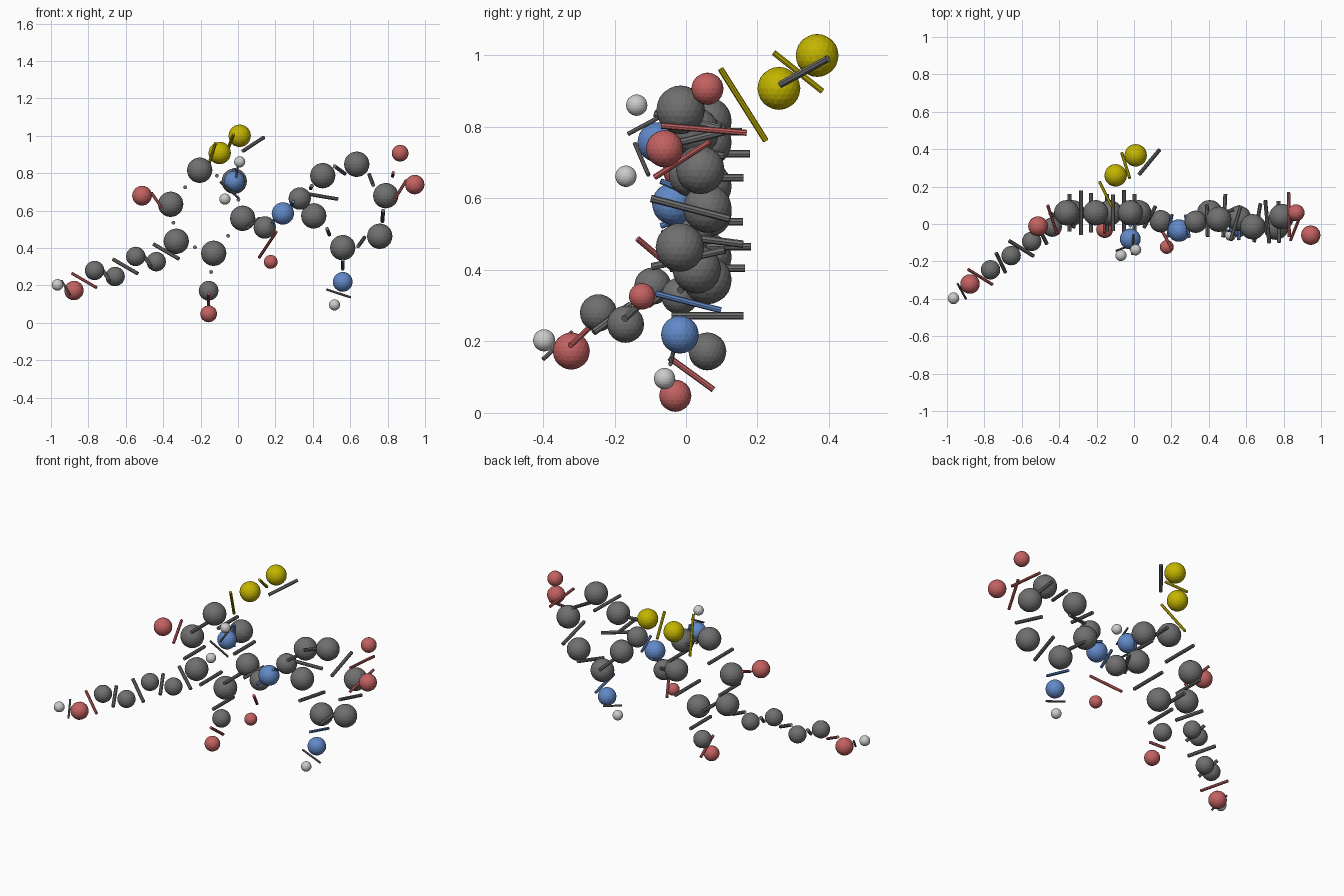
import bpy, bmesh
from mathutils import Vector

if "Cube" in bpy.data.objects:
    bpy.data.objects.remove(bpy.data.objects["Cube"])

COLORS = {"carbon": (.16, .16, .16), "hydrogen": (.55, .55, .55), "oxygen": (.55, .12, .12),
          "nitrogen": (.12, .25, .58), "sulphur": (.55, .46, .0)}
KIND = {"C": "carbon", "H": "hydrogen", "O": "oxygen", "N": "nitrogen", "S": "sulphur"}
MATS = {}
for key, col in COLORS.items():
    MATS[key] = bpy.data.materials.new(key)
    MATS[key].diffuse_color = (*col, 1)


def add_object(name, bm, kind):
    me = bpy.data.meshes.new(name)
    bm.to_mesh(me)
    bm.free()
    me.materials.append(MATS[kind])
    ob = bpy.data.objects.new(name, me)
    bpy.context.collection.objects.link(ob)
    return ob


# Atoms: name -> x, y, z, radius; the first letter gives the element
ATOMS = {}
def atom(name, x, y, z, r):
    ATOMS[name] = Vector((x, y, z))
    bm = bmesh.new()
    bmesh.ops.create_icosphere(bm, subdivisions=3, radius=r)
    add_object("%s_atom_%s" % (KIND[name[0]], name), bm, KIND[name[0]]).location = (x, y, z)


# Bond stick: centred between the atoms but lying crosswise to the bond
def bond(a, b):
    pa, pb = ATOMS[a], ATOMS[b]
    d = pb - pa
    kind = "carbon"
    for c in "SON":
        if c in (a[0], b[0]) and b[0] not in "H" and b != "C_end":
            kind = KIND[c]
            break
    r = .006 if b[0] == "H" else (.0105 if kind == "carbon" else .0085)
    axis = Vector((0, 0, 1)).rotation_difference(d) @ Vector((0, 1, 0))
    bm = bmesh.new()
    bmesh.ops.create_cone(bm, cap_ends=True, segments=8, radius1=r, radius2=r, depth=d.length)
    ob = add_object("bond_%s_%s" % (a, b), bm, kind)
    ob.location = (pa + pb) / 2
    ob.rotation_mode = 'QUATERNION'
    ob.rotation_quaternion = Vector((0, 0, 1)).rotation_difference(axis)


# Left ring
for i, (x, z) in enumerate([(-.205, .816), (-.36, .634), (-.33, .436),
                            (-.13, .372), (.025, .559), (-.02, .757)]):
    atom("C_left%d" % i, x, .06, z, .068)
for i in range(6):
    bond("C_left%d" % i, "C_left%d" % ((i + 1) % 6))

# Right ring
for i, (x, y, z) in enumerate([(.453, .025, .787), (.635, -.015, .848), (.79, .04, .68),
                               (.758, -.017, .463), (.56, .03, .402), (.405, .06, .572)]):
    atom("C_right%d" % i, x, y, z, .068)
for a, b in [(4, 3), (3, 2), (2, 1), (1, 0), (0, 5), (4, 5)]:
    bond("C_right%d" % a, "C_right%d" % b)

# Zigzag tail ending in oxygen and hydrogen
prev = "C_left2"
for i, (z, n) in enumerate([(.327, "C"), (.355, "C"), (.248, "C"), (.28, "C"), (.173, "O"), (.203, "H")]):
    name = n + "_tail%d" % i
    t = min(i, 4.8)
    atom(name, -.437 - .11 * t, -.017 - .076 * i, z, .031 if n == "H" else .052)
    bond(prev, name)
    prev = name

# Side groups: parent, name, position, radius
for parent, name, x, y, z, r in [
        ("C_left0", "S_a", -.098, .26, .908, .06), ("S_a", "S_b", .009, .367, 1.0, .06),
        ("C_left1", "O_left", -.513, -.012, .68, .053),
        ("C_left3", "C_low", -.157, .06, .172, .053), ("C_low", "O_low", -.157, -.03, .048, .045),
        ("C_left5", "N_top", -.02, -.08, .757, .056),
        ("N_top", "H_top", .009, -.138, .861, .03), ("N_top", "H_side", -.07, -.168, .662, .03),
        ("C_left4", "C_link", .143, .015, .51, .06), ("C_link", "O_link", .175, -.123, .326, .037),
        ("C_link", "N_link", .24, -.035, .585, .06), ("N_link", "C_bridge", .33, .012, .665, .06),
        ("C_right2", "O_far", .945, -.06, .739, .052), ("C_right2", "O_up", .867, .06, .907, .045),
        ("C_right4", "N_low", .56, -.017, .219, .053), ("N_low", "H_low", .516, -.06, .096, .03)]:
    atom(name, x, y, z, r)
    bond(parent, name)
bond("C_bridge", "C_right0")

# Loose stick past the second sulphur
ATOMS["C_end"] = Vector((.155, .295, .91))
bond("S_b", "C_end")

for m in bpy.data.materials:
    if m.users and not m.is_grease_pencil:
        m.use_nodes = True
        m.node_tree.nodes["Principled BSDF"].inputs["Base Color"].default_value = m.diffuse_color
